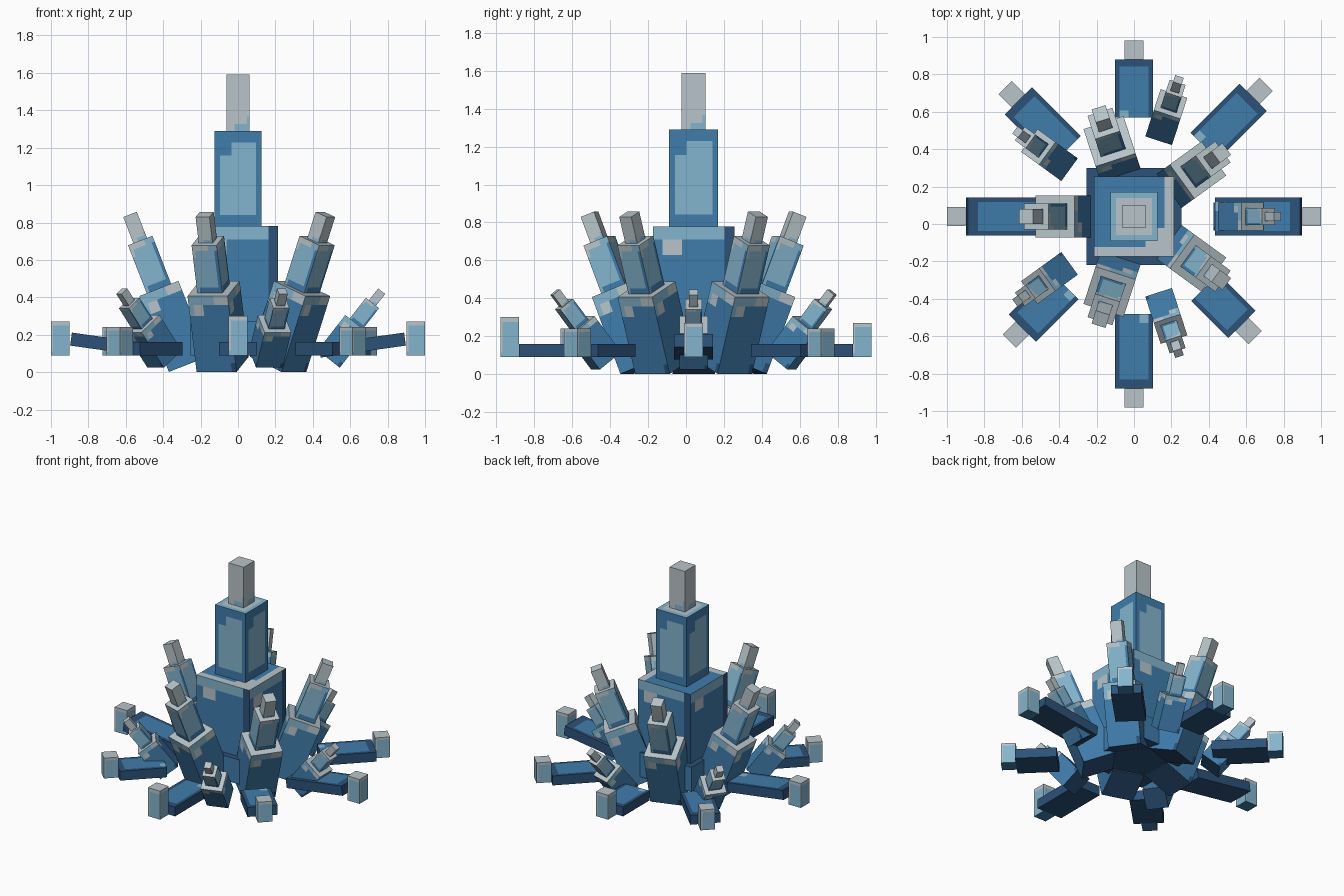
import bpy, bmesh
from math import radians
from mathutils import Matrix, Vector

old = bpy.data.objects.get("Cube")
if old:
    bpy.data.objects.remove(old, do_unlink=True)


def make_material(name, rgb):
    mat = bpy.data.materials.new(name)
    mat.use_nodes = True
    mat.diffuse_color = (*rgb, 1)
    mat.node_tree.nodes["Principled BSDF"].inputs["Base Color"].default_value = (*rgb, 1)
    return mat


MATERIALS = [
    make_material("navy", (0.025, 0.085, 0.19)),
    make_material("mid_blue", (0.05, 0.205, 0.41)),
    make_material("light_blue", (0.23, 0.46, 0.61)),
    make_material("frost_grey", (0.48, 0.56, 0.59)),
]
LETTERS = "NMLG"

# Colour patches on a face, written top row first, seen from outside
TOWER = ["LLLLN", "MGMMN", "MMMMN", "MMMMN", "MMMMN"]
TOWER_TOP = ["MMMMG", "MMMMG", "MMMMG", "MMMGG", "GGGGG"]
TOWER_MID = ["MMMMM", "MMLLM", "MLLLM", "MLLLM", "MMMMM"]
MID_TOP = ["LLLLL", "LGGGL", "LGGGL", "LGGGL", "LLLLL"]
SPIKE = ["LLLGG", "LGMMM", "MMMMM", "MMMMM", "MMMMN"]
SPIKE_MID = ["GGGLL", "GLLLM", "LLLLM", "LLLLM", "LMMMM"]
TIP = ["GGGGG", "GGGGG", "GGGGG", "GGGGL", "GGLLL"]
ARM_TOP = ["NNNNN", "LMMMN", "MMMMN", "MMMMN", "NNNNN"]
ARM_TIP = ["GGGGG", "GLLLL", "GLLLL", "GLLLL", "LLLLL"]
NAVY, MID, GREY = (["NNNNN"] * 5, ["MMMMM"] * 5, ["GGGGG"] * 5)
CUTS_ACROSS = (0.12, 0.36, 0.64, 0.88)
CUTS_UP = (0.12, 0.26, 0.74, 0.88)


def box(name, size, matrix, side, top, bottom=NAVY):
    """Box standing on its local origin, faces cut into colour patches."""
    bm = bmesh.new()
    bmesh.ops.create_cube(bm, size=1)
    for axis, cuts in enumerate((CUTS_ACROSS, CUTS_ACROSS, CUTS_UP)):
        normal = Vector([float(i == axis) for i in range(3)])
        for cut in cuts:
            bmesh.ops.bisect_plane(bm, geom=bm.verts[:] + bm.edges[:] + bm.faces[:],
                                   plane_co=normal * (cut - 0.5), plane_no=normal)
    bm.normal_update()
    for face in bm.faces:
        n, c = face.normal, face.calc_center_median()
        if abs(n.z) > 0.5:
            pattern = top if n.z > 0 else bottom
            u, v, rows = c.x, c.y, CUTS_ACROSS
        else:
            pattern = side
            u, v, rows = c.y * n.x - c.x * n.y, c.z, CUTS_UP
        column = sum(u + 0.5 > cut for cut in CUTS_ACROSS)
        row = 4 - sum(v + 0.5 > cut for cut in rows)
        face.material_index = LETTERS.index(pattern[row][column])
    bm.transform(matrix @ Matrix.Diagonal((*size, 1)) @ Matrix.Translation((0, 0, 0.5)))
    mesh = bpy.data.meshes.new(name)
    bm.to_mesh(mesh)
    bm.free()
    for mat in MATERIALS:
        mesh.materials.append(mat)
    bpy.context.collection.objects.link(bpy.data.objects.new(name, mesh))


CENTRE = Matrix.Translation((0, 0.04, 0))


def outward(angle, radius, height, tilt=0):
    """Frame at a radius, its x pointing outward, leaning by tilt."""
    return (CENTRE @ Matrix.Rotation(radians(angle), 4, 'Z')
            @ Matrix.Translation((radius, 0, height))
            @ Matrix.Rotation(radians(tilt), 4, 'Y'))


def lift(z):
    return Matrix.Translation((0, 0, z))


# Central tower
box("tower_base", (0.51, 0.52, 0.18), CENTRE @ lift(0.09), MID, NAVY)
box("tower_lower", (0.43, 0.43, 0.58), CENTRE @ lift(0.2), TOWER, TOWER_TOP)
box("tower_middle", (0.25, 0.26, 0.51), CENTRE @ lift(0.78), TOWER_MID, MID_TOP)
box("tower_tip", (0.125, 0.125, 0.3), CENTRE @ lift(1.29), TIP, GREY)


# Leaning spikes, each of three stacked blocks
def spike(name, frame, blocks):
    z = 0
    looks = ((SPIKE, GREY), (SPIKE_MID, GREY), (TIP, GREY))
    for part, (width, length), (side, top) in zip(("lower", "middle", "tip"), blocks, looks):
        box(f"{name}_{part}", (width, width, length), frame @ lift(z), side, top)
        z += length


for i in range(5):
    spike(f"inner_spike_{i + 1}", outward(36 + 72 * i, 0.265, 0.042, 21.3),
          ((0.225, 0.435), (0.14, 0.275), (0.078, 0.15)))
    spike(f"outer_spike_{i + 1}", outward(72 * i, 0.485, 0.07, 38),
          ((0.15, 0.24), (0.09, 0.14), (0.048, 0.08)))

# Low arms around the foot: reach, arm length, tip height
ARMS = [(1.0, 0.46, 0.18), (1.0, 0.37, 0.15), (0.94, 0.31, 0.18), (0.975, 0.37, 0.15),
        (1.0, 0.46, 0.18), (0.943, 0.32, 0.15), (1.02, 0.4, 0.21), (0.916, 0.28, 0.15)]
for i, (reach, length, tip_height) in enumerate(ARMS):
    level = i % 4 != 0
    middle = reach - 0.1 - length / 2
    frame = outward(45 * i, middle, 0.09 if level else 0.11, 0 if level else -8)
    box(f"arm_{i + 1}", (length, 0.205, 0.07), frame, NAVY, ARM_TOP)
    box(f"arm_tip_{i + 1}", (0.1, 0.1, tip_height), outward(45 * i, reach - 0.05, 0.09),
        ARM_TIP, GREY, MID)
